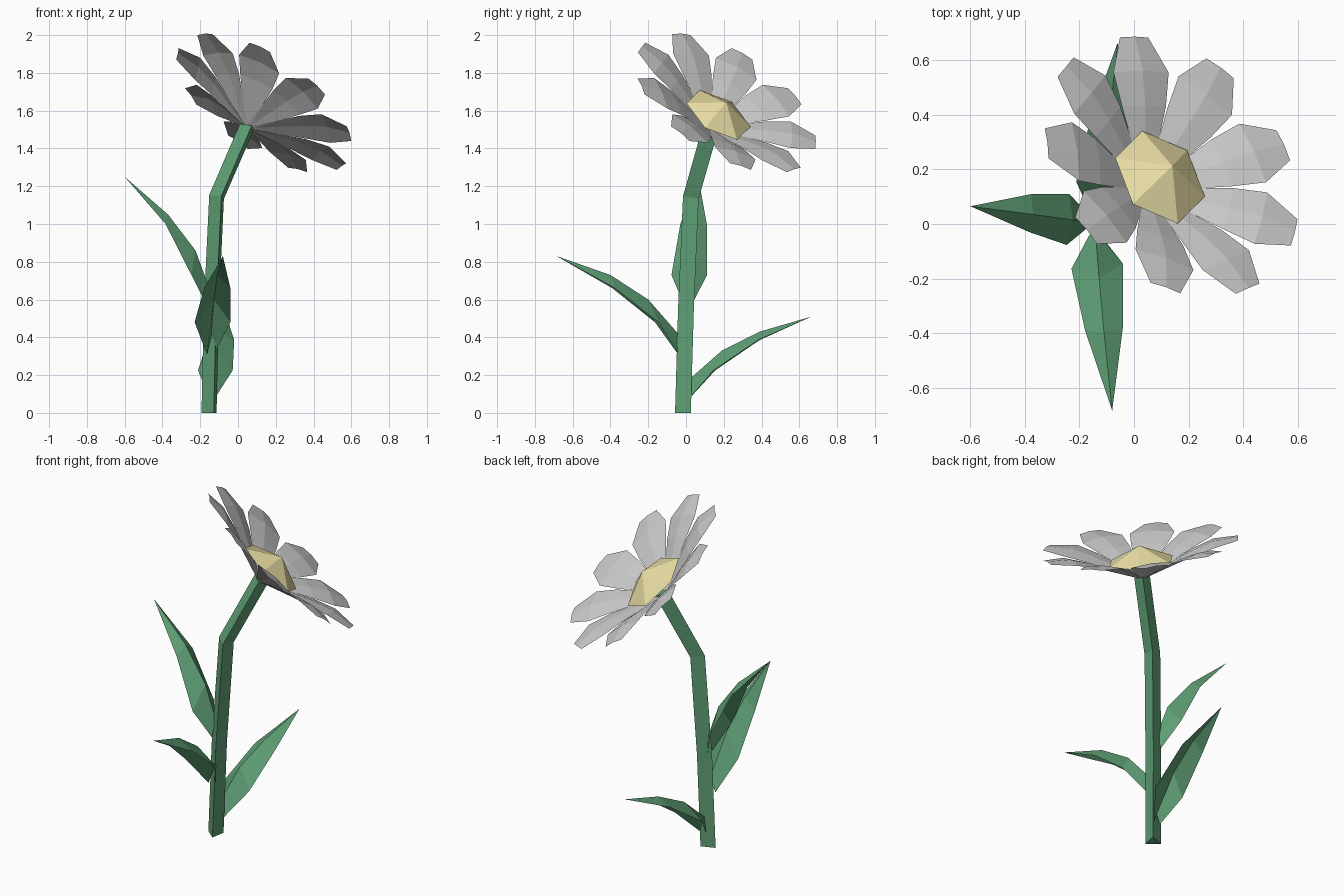
import bpy, bmesh, math
from mathutils import Vector as V

if "Cube" in bpy.data.objects:
    bpy.data.objects.remove(bpy.data.objects["Cube"])


def material(name, rgb):
    m = bpy.data.materials.new(name)
    m.diffuse_color = (*rgb, 1)
    m.use_nodes = True
    m.node_tree.nodes["Principled BSDF"].inputs["Base Color"].default_value = m.diffuse_color
    return m


GREEN = material("green", (0.115, 0.35, 0.18))
WHITE = material("white", (0.8, 0.8, 0.79))
YELLOW = material("yellow", (0.83, 0.74, 0.38))


def make(name, bm, mat):
    bm.normal_update()
    me = bpy.data.meshes.new(name)
    bm.to_mesh(me)
    bm.free()
    me.materials.append(mat)
    ob = bpy.data.objects.new(name, me)
    bpy.context.collection.objects.link(ob)
    return ob


def loft(bm, rows, closed=False):
    """Skin rows of points; neighbouring rows are joined by quads."""
    rows = [[bm.verts.new(p) for p in r] for r in rows]
    n = len(rows[0])
    for a, b in zip(rows, rows[1:]):
        for i in range(n if closed else n - 1):
            j = (i + 1) % n
            bm.faces.new((a[i], a[j], b[j], b[i]))
    return rows


# Stem: three-sided tube that bends toward the flower
bm = bmesh.new()
path = [((-0.145, -0.012, 0), (0, 0, 1)), ((-0.133, 0.004, 0.55), (0.03, 0.03, 1)),
        ((-0.105, 0.03, 1.145), (0.22, 0.15, 1)), ((0.055, 0.135, 1.515), (0.4, 0.28, 1))]
rings = []
for c, d in path:
    q = V((0, 0, 1)).rotation_difference(V(d))
    rings.append([V(c) + q @ V((0.049 * math.cos(math.radians(a)), 0.049 * math.sin(math.radians(a)), 0))
                  for a in (50, 170, 290)])
rows = loft(bm, rings, closed=True)
bm.faces.new(rows[0][::-1])
bm.faces.new(rows[-1])
make("stem", bm, GREEN)


# Leaves: ridged blades; each station is (edge midpoint, ridge point, half width)
def leaf(name, side, stations, tip):
    side = V(side).normalized()
    bm = bmesh.new()
    rows = loft(bm, [[V(m) - side * w, V(r), V(m) + side * w] for m, r, w in stations])
    t = bm.verts.new(tip)
    a, b, c = rows[-1]
    bm.faces.new((a, b, t))
    bm.faces.new((b, c, t))
    make(name, bm, GREEN)


leaf("leaf_left", (0.05, 1, 0), [
    ((-0.165, 0.01, 0.57), (-0.155, 0.01, 0.67), 0.02),
    ((-0.242, 0.017, 0.73), (-0.225, 0.015, 0.86), 0.094),
    ((-0.38, 0.04, 1.0), (-0.37, 0.035, 1.05), 0.07)], (-0.6, 0.065, 1.25))
leaf("leaf_front", (1, 0.1, 0), [
    ((-0.145, -0.04, 0.31), (-0.142, -0.025, 0.40), 0.02),
    ((-0.135, -0.155, 0.48), (-0.128, -0.2, 0.60), 0.095),
    ((-0.11, -0.383, 0.66), (-0.11, -0.4, 0.73), 0.07)], (-0.08, -0.685, 0.83))
leaf("leaf_back", (-1, 0.05, 0), [
    ((-0.135, 0.03, 0.09), (-0.135, 0.02, 0.18), 0.02),
    ((-0.12, 0.15, 0.225), (-0.12, 0.19, 0.33), 0.092),
    ((-0.09, 0.385, 0.385), (-0.09, 0.39, 0.43), 0.07)], (-0.06, 0.665, 0.51))

# Flower head frame: axis n, first petal direction u
n = V((0.505, 0.461, 0.729)).normalized()
u = V((-0.141, 0.488, -0.211))
u = (u - n * u.dot(n)).normalized()
w = n.cross(u)
base = V((0.05, 0.13, 1.512))

# Petals: nine blades as (radius, height, half width)
profile = [(0.015, 0.0, 0.012), (0.28, 0.115, 0.098), (0.4, 0.155, 0.123), (0.535, 0.173, 0.063)]
bm = bmesh.new()
for k in range(9):
    a = math.radians(40 * k)
    out = u * math.cos(a) + w * math.sin(a)
    side = n.cross(out)
    loft(bm, [[base + out * r + n * h - side * s,
               base + out * r + n * (h + 0.1 * s),
               base + out * r + n * h + side * s] for r, h, s in profile])
bmesh.ops.reverse_faces(bm, faces=bm.faces[:])
make("petals", bm, WHITE)

# Yellow centre: low six-sided cone
bm = bmesh.new()
centre = base + n * 0.09
first = V((-0.065, 0.17, -0.0625))
first = (first - n * first.dot(n)).normalized()
second = n.cross(first)
ring = [bm.verts.new(centre + 0.192 * (first * math.cos(i * math.pi / 3) + second * math.sin(i * math.pi / 3)))
        for i in range(6)]
apex = bm.verts.new(centre + n * 0.09)
for i in range(6):
    bm.faces.new((ring[i], ring[(i + 1) % 6], apex))
bm.faces.new(ring[::-1])
make("flower_centre", bm, YELLOW)
